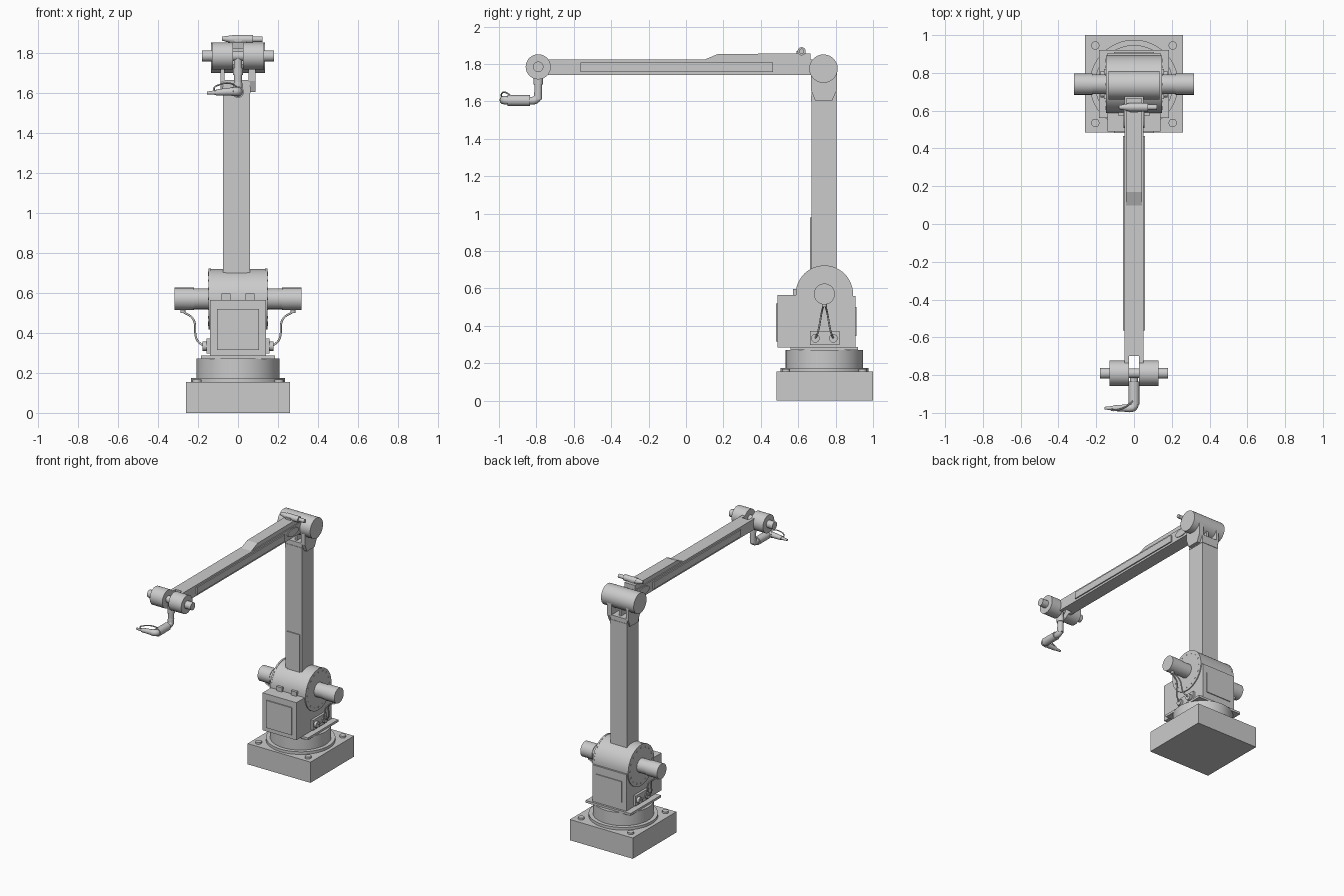
import bpy, bmesh, math
from mathutils import Vector

if "Cube" in bpy.data.objects:
    bpy.data.objects.remove(bpy.data.objects["Cube"])

YB, ZS = 0.74, 0.57      # base axis (y) and shoulder height
YE, ZE = 0.735, 1.775    # elbow axis
YW, ZW = -0.79, 1.785    # wrist axis


def finish(name, bm, smooth=False):
    bmesh.ops.recalc_face_normals(bm, faces=bm.faces)
    me = bpy.data.meshes.new(name)
    bm.to_mesh(me)
    bm.free()
    ob = bpy.data.objects.new(name, me)
    bpy.context.collection.objects.link(ob)
    if smooth:
        bpy.ops.object.select_all(action='DESELECT')
        ob.select_set(True)
        bpy.context.view_layer.objects.active = ob
        bpy.ops.object.shade_smooth_by_angle(angle=math.radians(35))
    return ob


def box(name, x, y, z):
    bm = bmesh.new()
    bmesh.ops.create_cube(bm, size=1)
    for v in bm.verts:
        v.co = [(r[0] + r[1]) / 2 + c * (r[1] - r[0]) for c, r in zip(v.co, (x, y, z))]
    return finish(name, bm)


def rod(name, a, b, r1, r2=None, seg=40):
    """Cylinder or cone from point a to point b."""
    a, b = Vector(a), Vector(b)
    bm = bmesh.new()
    bmesh.ops.create_cone(bm, cap_ends=True, segments=seg, radius1=r1,
                          radius2=r1 if r2 is None else r2, depth=(b - a).length)
    rot = (b - a).to_track_quat('Z', 'Y')
    for v in bm.verts:
        v.co = rot @ v.co + (a + b) / 2
    return finish(name, bm, True)


def extrude_x(name, profile, x0, x1, smooth=False):
    """Side profile of (y, z) points, extruded along x."""
    bm = bmesh.new()
    f = bm.faces.new([bm.verts.new((x0, y, z)) for y, z in profile])
    g = bmesh.ops.extrude_face_region(bm, geom=[f])['geom']
    bmesh.ops.translate(bm, vec=(x1 - x0, 0, 0),
                        verts=[v for v in g if isinstance(v, bmesh.types.BMVert)])
    return finish(name, bm, smooth)


def tube(name, pts, r):
    cu = bpy.data.curves.new(name, 'CURVE')
    cu.dimensions, cu.bevel_depth, cu.bevel_resolution = '3D', r, 3
    cu.resolution_u, cu.use_fill_caps = 8, True
    sp = cu.splines.new('BEZIER')
    sp.bezier_points.add(len(pts) - 1)
    for p, co in zip(sp.bezier_points, pts):
        p.co, p.handle_left_type, p.handle_right_type = co, 'AUTO', 'AUTO'
    ob = bpy.data.objects.new(name, cu)
    bpy.context.collection.objects.link(ob)


# Pedestal, anchor bolts and turntable
box("pedestal", (-.26, .26), (.485, 1.0), (0, .155))
for sx in (-1, 1):
    for sy in (-1, 1):
        rod("anchor_bolt", (sx * .205, YB + sy * .205, .15), (sx * .205, YB + sy * .205, .168), .022, seg=20)
rod("turntable_flange", (0, YB, .155), (0, YB, .175), .235, seg=64)
rod("turntable", (0, YB, .175), (0, YB, .272), .207, seg=64)
box("turntable_plate", (-.185, .185), (YB - .18, YB + .18), (.27, .287))

# Shoulder housing: box with rounded crown
arc = [(YB + .152 * math.cos(t * math.pi / 24), ZS + .15 * math.sin(t * math.pi / 24)) for t in range(25)]
extrude_x("shoulder_housing", [(.49, .285), (.905, .285), (.905, ZS - .01), (.892, ZS - .01)] + arc
          + [(.588, ZS - .005), (.49, ZS - .005)], -.14, .14, True)
box("front_panel", (-.105, .105), (.482, .495), (.315, .52))
box("rear_panel", (-.105, .105), (.9, .911), (.345, .5))
for x in (-.06, .06):
    box("housing_lug", (x - .022, x + .022), (.572, .6), (.56, .597))

# Shoulder motors, cables and connectors on both sides
for s in (-1, 1):
    rod("shoulder_cover", (s * .135, YB, ZS), (s * .147, YB, ZS), .153, seg=48)
    rod("shoulder_motor", (s * .14, YB, ZS), (s * .26, YB, ZS), .052)
    rod("shoulder_motor_cap", (s * .22, YB, ZS), (s * .317, YB, ZS), .056)
    for i in range(16):
        a = math.tau * i / 16
        y, z = YB + .13 * math.cos(a), ZS + .13 * math.sin(a)
        rod("cover_bolt", (s * .145, y, z), (s * .15, y, z), .006, seg=8)
    box("connector_plate", (min(s * .135, s * .158), max(s * .135, s * .158)), (.662, .82), (.297, .372))
    rod("cable_gland", (s * .275, YB, .5), (s * .275, YB, .525), .013, seg=16)
    for d in (-1, 1):
        y = YB + d * .048
        rod("connector", (s * .15, y, .333), (s * .177, y, .333), .023, seg=20)
        tube("motor_cable", [(s * .275, YB + d * .006, .505), (s * .225, YB + d * .015, .47),
                             (s * .205, YB + d * .035, .365), (s * .17, y, .333)], .005)

# Lower arm with front cover plate and fork brackets
box("lower_arm", (-.075, .06), (.67, .805), (.6, 1.665))
box("lower_arm_cover", (-.06, .045), (.663, .675), (.7, .98))
box("lower_arm_band", (-.078, .063), (.667, .808), (1.6, 1.632))
for x0, x1 in ((-.087, -.067), (.052, .087)):
    extrude_x("elbow_bracket", [(.668, ZE), (.668, 1.66), (.69, 1.605), (.782, 1.605), (.806, 1.66), (.806, ZE)], x0, x1)
box("elbow_web", (-.012, .005), (.69, .785), (1.65, ZE))

# Elbow drum
rod("elbow_drum", (-.135, YE, ZE), (.135, YE, ZE), .076, seg=48)

# Forearm with side rails, oval covers and top fairing
box("forearm", (-.05, .05), (-.70, .70), (1.742, 1.823))
for s in (-1, 1):
    box("forearm_rail", (min(s * .045, s * .059), max(s * .045, s * .059)), (-.565, .465), (1.757, 1.808))
    oval = [(.573 + .065 * math.cos(math.tau * i / 32), 1.785 + .028 * math.sin(math.tau * i / 32)) for i in range(32)]
    extrude_x("oval_cover", oval, s * .045, s * .056, True)
    box("forearm_fork", (min(s * .026, s * .05), max(s * .026, s * .05)), (YW, -.69), (1.742, 1.823))
extrude_x("forearm_fairing", [(.09, 1.82), (.17, 1.853), (.665, 1.857), (.665, 1.82)], -.043, .043)

# Wire feeder on top of the forearm
box("feeder_mount", (-.02, .02), (.59, .64), (1.85, 1.87))
rod("feeder_body", (-.03, .618, 1.868), (.075, .618, 1.868), .022, seg=24)
rod("feeder_tip", (-.08, .618, 1.872), (-.03, .618, 1.868), .01, .02, seg=24)
rod("feeder_end", (.075, .618, 1.868), (.122, .618, 1.868), .014, seg=24)

# Wrist drums and motors
for s in (-1, 1):
    rod("wrist_drum", (s * .026, YW, ZW), (s * .13, YW, ZW), .067, seg=48)
    rod("wrist_motor", (s * .12, YW, ZW), (s * .18, YW, ZW), .028, seg=32)
rod("wrist_axle", (-.04, YW, ZW), (.04, YW, ZW), .025, seg=24)

# Tool: hanging stem, elbow, body and sideways nozzle with hose loop
rod("tool_stem", (0, YW, ZW), (0, YW, 1.61), .021, seg=24)
rod("tool_collar", (0, YW, 1.69), (0, YW, 1.725), .026, seg=24)
tube("tool_bend", [(0, YW, 1.65), (0, -.80, 1.612), (0, -.85, 1.603)], .022)
rod("tool_body", (0, -.835, 1.604), (0, -.955, 1.604), .029, seg=32)
tube("tool_knuckle", [(0, -.94, 1.604), (-.003, -.967, 1.606), (-.03, -.975, 1.607)], .023)
rod("nozzle", (-.02, -.975, 1.607), (-.11, -.975, 1.602), .021, .015, seg=24)
rod("nozzle_tip", (-.105, -.975, 1.602), (-.155, -.975, 1.6), .012, .007, seg=20)
tube("tool_hose", [(0, -.93, 1.625), (-.04, -.965, 1.648), (-.09, -.985, 1.642),
                   (-.12, -.985, 1.622), (-.11, -.977, 1.605)], .004)
